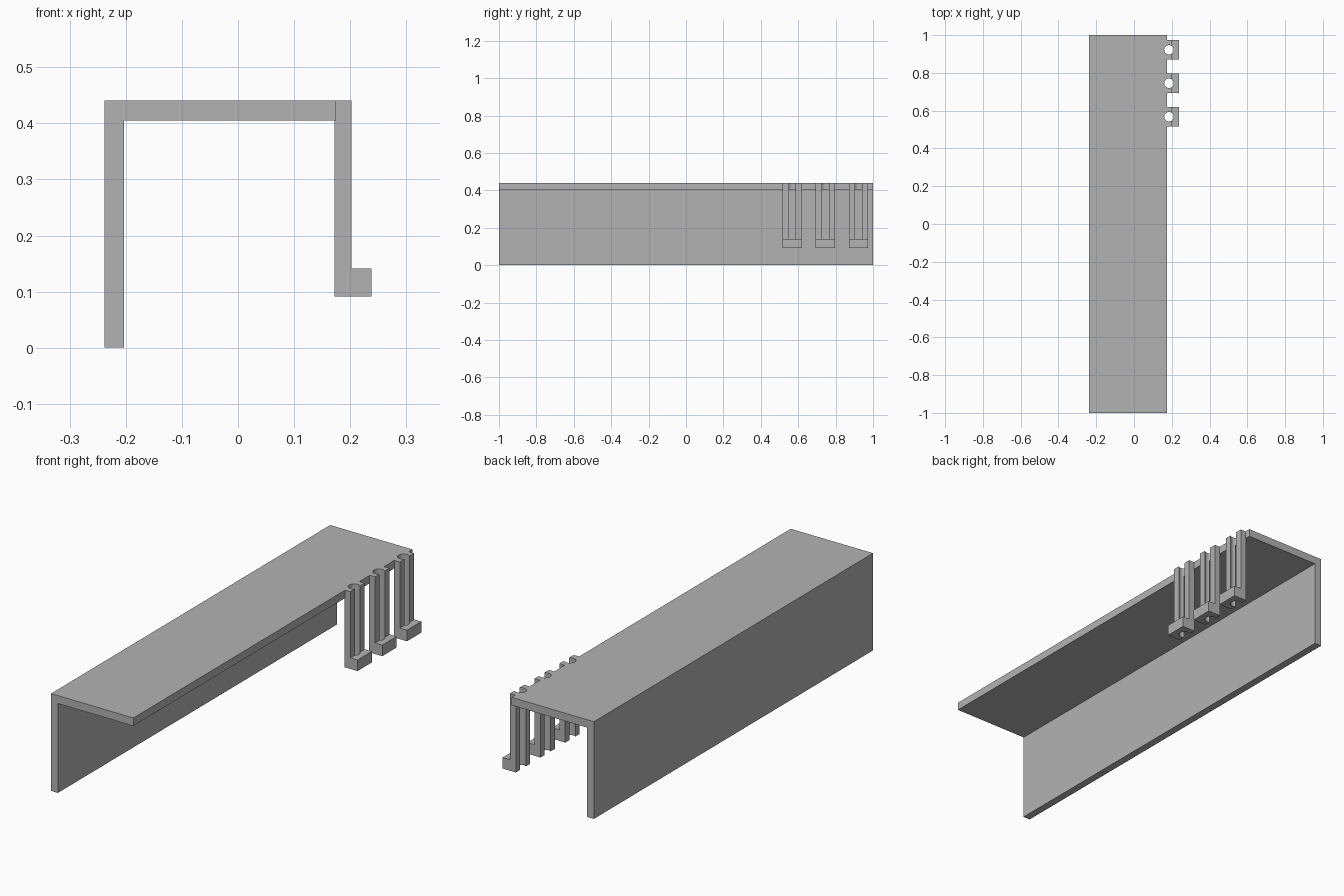
import bpy
import bmesh
from mathutils import Matrix

if "Cube" in bpy.data.objects:
    bpy.data.objects.remove(bpy.data.objects["Cube"], do_unlink=True)

GREY = (0.45, 0.45, 0.45, 1)
grey = bpy.data.materials.new("plain grey")
grey.use_nodes = True
grey.diffuse_color = GREY
grey.node_tree.nodes["Principled BSDF"].inputs["Base Color"].default_value = GREY

HOLE_X, HOLE_R = 0.185, 0.025
CLIP_WIDTH = 0.103
CLIP_CENTRES = [0.568, 0.745, 0.922]


def finish(bm, name):
    bmesh.ops.recalc_face_normals(bm, faces=bm.faces)
    mesh = bpy.data.meshes.new(name)
    bm.to_mesh(mesh)
    bm.free()
    obj = bpy.data.objects.new(name, mesh)
    bpy.context.collection.objects.link(obj)
    mesh.materials.append(grey)
    return obj


def extrude_profile(name, points, y0, y1):
    """Extrude an x-z outline along y."""
    bm = bmesh.new()
    face = bm.faces.new([bm.verts.new((x, y0, z)) for x, z in points])
    ext = bmesh.ops.extrude_face_region(bm, geom=[face])
    verts = [g for g in ext["geom"] if isinstance(g, bmesh.types.BMVert)]
    bmesh.ops.translate(bm, verts=verts, vec=(0, y1 - y0, 0))
    return finish(bm, name)


# Round vertical cutters, one per clip
bm = bmesh.new()
for y in CLIP_CENTRES:
    bmesh.ops.create_cone(bm, cap_ends=True, segments=32, radius1=HOLE_R, radius2=HOLE_R,
                          depth=1, matrix=Matrix.Translation((HOLE_X, y, 0.25)))
cutter = finish(bm, "hole_cutter")
cutter.hide_render = True

# Angle bracket: side wall and top plate in one outline
parts = [extrude_profile("angle_bracket", [
    (-0.238, 0), (-0.203, 0), (-0.203, 0.405), (0.175, 0.405),
    (0.175, 0.441), (-0.238, 0.441)], -1, 1)]

# Hanging clips with a foot, split into two prongs by the hole
for i, y in enumerate(CLIP_CENTRES):
    parts.append(extrude_profile(f"clip_{i + 1}", [
        (0.172, 0.091), (0.238, 0.091), (0.238, 0.141), (0.202, 0.141),
        (0.202, 0.441), (0.172, 0.441)], y - CLIP_WIDTH / 2, y + CLIP_WIDTH / 2))

# Bore the holes through plate and clips
for obj in parts:
    mod = obj.modifiers.new("holes", 'BOOLEAN')
    mod.operation = 'DIFFERENCE'
    mod.solver = 'EXACT'
    mod.object = cutter
    bpy.ops.object.select_all(action='DESELECT')
    bpy.context.view_layer.objects.active = obj
    obj.select_set(True)
    bpy.ops.object.modifier_apply(modifier=mod.name)
    bpy.ops.object.shade_smooth_by_angle()

bpy.data.objects.remove(cutter, do_unlink=True)
